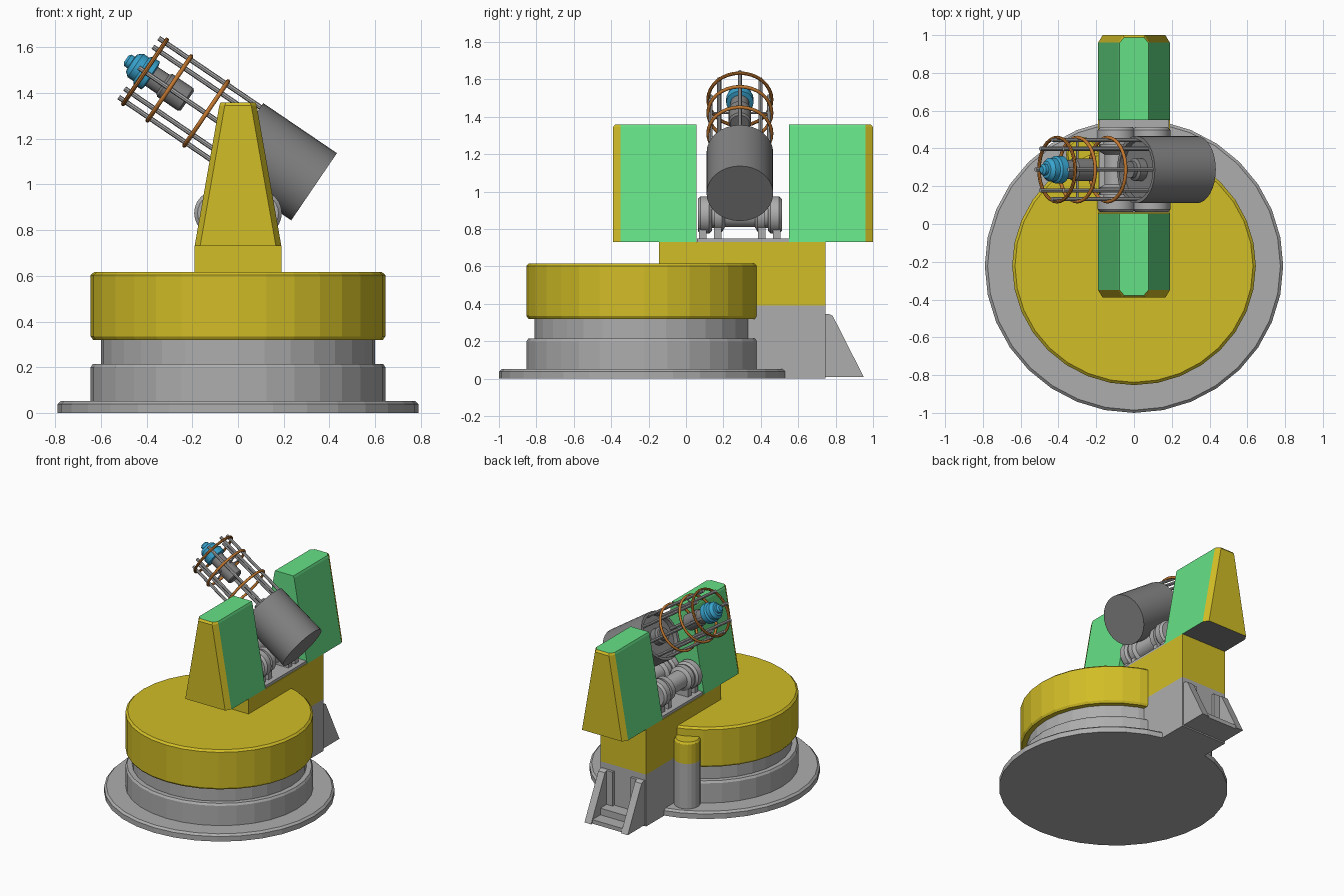
import bpy, bmesh, math
from mathutils import Matrix, Vector

if "Cube" in bpy.data.objects:
    bpy.data.objects.remove(bpy.data.objects["Cube"])


def material(name, col):
    m = bpy.data.materials.new(name)
    m.diffuse_color = (*col, 1)
    m.use_nodes = True
    m.node_tree.nodes["Principled BSDF"].inputs["Base Color"].default_value = m.diffuse_color
    return m


YELLOW = material("yellow", (0.64, 0.51, 0.02))
GREEN = material("green", (0.13, 0.75, 0.24))
ORANGE = material("orange", (0.55, 0.19, 0.03))
BLUE = material("blue", (0.04, 0.37, 0.62))
GREY = material("grey", (0.42, 0.42, 0.42))
DARK = material("dark_grey", (0.22, 0.22, 0.22))


def finish(name, bm, mats, matrix=Matrix(), smooth=False):
    bmesh.ops.recalc_face_normals(bm, faces=bm.faces)
    me = bpy.data.meshes.new(name)
    bm.to_mesh(me)
    bm.free()
    for m in mats:
        me.materials.append(m)
    ob = bpy.data.objects.new(name, me)
    bpy.context.collection.objects.link(ob)
    ob.matrix_world = matrix
    if smooth:
        bpy.context.view_layer.objects.active = ob
        ob.select_set(True)
        bpy.ops.object.shade_smooth_by_angle(angle=math.radians(35))
        ob.select_set(False)
    return ob


def lathe(name, profile, mat, matrix=Matrix(), n=32, sy=1.0, smooth=False):
    """Closed turned solid from (radius, height) points, capped at both ends."""
    bm = bmesh.new()
    rings = []
    for r, z in profile:
        rings.append([bm.verts.new((r * math.cos(2 * math.pi * i / n),
                                    sy * r * math.sin(2 * math.pi * i / n), z)) for i in range(n)])
    for a, b in zip(rings, rings[1:]):
        for i in range(n):
            j = (i + 1) % n
            bm.faces.new((a[i], a[j], b[j], b[i]))
    bm.faces.new(rings[0])
    bm.faces.new(rings[-1])
    return finish(name, bm, [mat], matrix, smooth)


def prism(name, pts, x0, x1, mat):
    """Extrude a (y, z) outline along x."""
    bm = bmesh.new()
    a = [bm.verts.new((x0, y, z)) for y, z in pts]
    b = [bm.verts.new((x1, y, z)) for y, z in pts]
    bm.faces.new(a)
    bm.faces.new(b)
    for i in range(len(pts)):
        j = (i + 1) % len(pts)
        bm.faces.new((a[i], a[j], b[j], b[i]))
    return finish(name, bm, [mat])


def box(name, x, y, z, mat):
    return prism(name, [(y[0], z[0]), (y[1], z[0]), (y[1], z[1]), (y[0], z[1])], x[0], x[1], mat)


def rod(name, p, q, r, mat, n=8):
    p, q = Vector(p), Vector(q)
    rot = (q - p).to_track_quat('Z', 'Y').to_matrix().to_4x4()
    return lathe(name, [(r, 0), (r, (q - p).length)], mat, Matrix.Translation(p) @ rot, n, smooth=True)


# Round base: flange, grooved drum and yellow turntable
base = Matrix.Translation((0, -0.222, 0))
lathe("base_flange", [(0.79, 0), (0.79, 0.038), (0.775, 0.052), (0.6, 0.052)], GREY, base, 32, 0.985)
lathe("base_drum", [(0.645, 0.05), (0.645, 0.2), (0.635, 0.215), (0.6, 0.215), (0.6, 0.33)],
      GREY, base, 32, 0.978)
lathe("turntable", [(0.6, 0.32), (0.635, 0.32), (0.645, 0.335), (0.645, 0.603), (0.63, 0.617)],
      YELLOW, base, 32, 0.978)

# Pedestal block through the drum, out to the back
box("pedestal_top", (-0.19, 0.19), (-0.145, 0.745), (0.39, 0.73), YELLOW)
box("pedestal_foot", (-0.19, 0.19), (0.2, 0.745), (0, 0.39), GREY)

# Round column beside the pedestal
col = Matrix.Translation((-0.27, 0.37, 0))
lathe("column_foot", [(0.09, 0.0), (0.09, 0.39)], GREY, col, 20)
lathe("column_cap", [(0.09, 0.39), (0.09, 0.535), (0.08, 0.55)], YELLOW, col, 20)

# Rear buttress: two sloping cheeks with a floor plate and step between
for s in (-1, 1):
    prism("buttress_cheek", [(0.74, 0.01), (0.95, 0.01), (0.785, 0.335), (0.765, 0.345), (0.74, 0.345)],
          s * 0.125, s * 0.18, GREY)
    box("back_panel_frame", sorted((s * 0.075, s * 0.125)), (0.74, 0.765), (0.01, 0.345), GREY)
box("buttress_floor", (-0.125, 0.125), (0.74, 0.935), (0.01, 0.04), GREY)
box("buttress_step", (-0.125, 0.125), (0.74, 0.84), (0.04, 0.09), GREY)

# Tapered piers: green sides and top, yellow chamfered outer end
for name, yi, yo in (("front_pier", 0.055, -0.39), ("back_pier", 0.55, 1.0)):
    d = 1 if yo > yi else -1
    bm = bmesh.new()
    rings = []
    for hw, z, e in ((0.19, 0.73, 0), (0.082, 1.345, 0), (0.076, 1.36, 0.012)):
        c = yo - d * 0.04
        o = yo - d * e
        rings.append([bm.verts.new((x, y, z)) for x, y in (
            (-hw, yi), (hw, yi), (hw, c), (hw - 0.024, o), (0.024 - hw, o), (-hw, c))])
    for a, b in zip(rings, rings[1:]):
        for i in range(6):
            j = (i + 1) % 6
            f = bm.faces.new((a[i], a[j], b[j], b[i]))
            f.material_index = 1 if i in (2, 3, 4) else 0
    bm.faces.new(rings[0]).material_index = 2
    bm.faces.new(rings[-1])
    finish(name, bm, [GREEN, YELLOW, DARK])

# Cradle: base plate and two ribbed rollers lying along y
box("cradle_plate", (-0.185, 0.185), (0.06, 0.55), (0.73, 0.75), GREY)
half = [(0.05, -0.225), (0.085, -0.225), (0.1, -0.21), (0.1, -0.165), (0.085, -0.15), (0.07, -0.15),
        (0.07, -0.135), (0.09, -0.135), (0.09, -0.095), (0.065, -0.08)]
roller = half + [(r, -z) for r, z in reversed(half)]
along_y = Matrix.Rotation(-math.pi / 2, 4, 'X')
for s in (-1, 1):
    lathe("cradle_roller", roller, GREY, Matrix.Translation((s * 0.092, 0.288, 0.875)) @ along_y, 24, smooth=True)
    for y in (0.09, 0.17, 0.405, 0.485):
        box("roller_bearing", sorted((s * 0.04, s * 0.15)), (y - 0.02, y + 0.02), (0.745, 0.82), GREY)

# Telescope frame: local z runs up the tilted tube axis, origin at the closed end
axis = Vector((-math.cos(math.radians(34.2)), 0, math.sin(math.radians(34.2))))
tube = Matrix.Translation((0.333, 0.288, 0.99)) @ Matrix.Rotation(-math.radians(55.8), 4, 'Y')


def at(r, ang, s):
    return tube @ Vector((r * math.cos(ang), r * math.sin(ang), s))


lathe("mirror_barrel", [(0.178, 0), (0.178, 0.39), (0.158, 0.39), (0.158, 0.355), (0.06, 0.355),
                        (0.06, 0.4), (0.045, 0.41), (0.045, 0.43)], DARK, tube, 32, smooth=True)

# Open cage of rods and orange hoops
for i in range(8):
    a = i * math.pi / 4
    rod("cage_rod", at(0.156, a, 0.36), at(0.156, a, 0.928), 0.011, GREY)
for s in (0.571, 0.766, 0.895):
    bpy.ops.mesh.primitive_torus_add(major_radius=0.17, minor_radius=0.0095,
                                     major_segments=32, minor_segments=8)
    hoop = bpy.context.object
    hoop.name = "cage_hoop"
    hoop.matrix_world = tube @ Matrix.Translation((0, 0, s))
    hoop.data.materials.append(ORANGE)
    bpy.ops.object.shade_smooth_by_angle(angle=math.radians(60))

# Receiver at the top of the cage, held by thin struts
lathe("receiver_body", [(0.05, 0.67), (0.06, 0.68), (0.06, 0.79), (0.05, 0.8), (0.05, 0.87)],
      DARK, tube, 24, smooth=True)
lathe("receiver_cap", [(0.055, 0.86), (0.073, 0.865), (0.073, 0.905), (0.062, 0.915), (0.062, 0.945),
                       (0.045, 0.965), (0.03, 0.968), (0.03, 0.985), (0.018, 0.995)],
      BLUE, tube, 20, smooth=True)
for i in range(4):
    a = i * math.pi / 2
    rod("receiver_strut", at(0.04, a, 0.766), at(0.165, a, 0.766), 0.006, GREY, 6)
